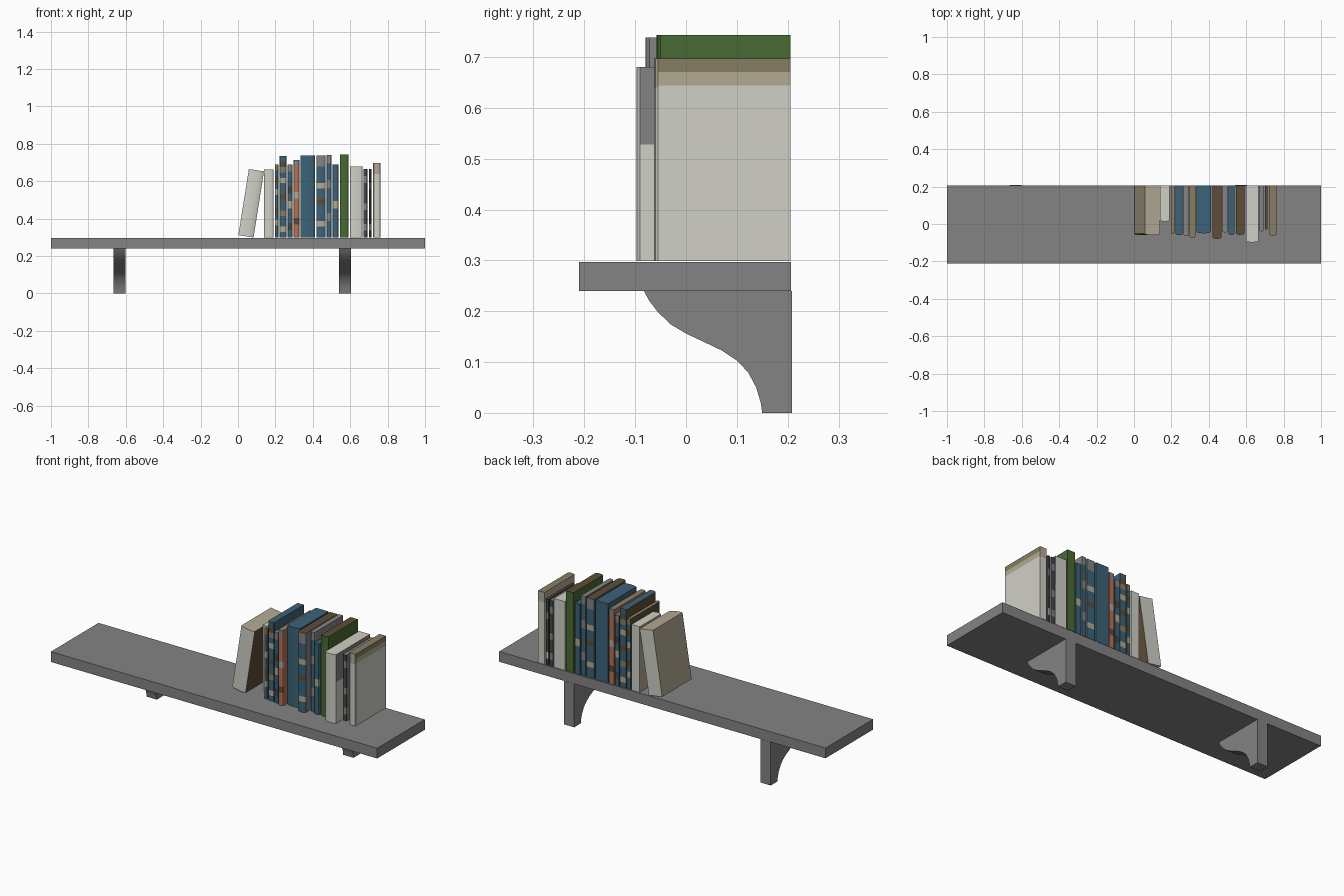
import bpy, bmesh, math
from mathutils import Matrix, Vector

if "Cube" in bpy.data.objects:
    bpy.data.objects.remove(bpy.data.objects["Cube"])

# Palette: one letter per flat colour (linear values)
PALETTE = {
    'g': ("shelf grey", (0.23, 0.23, 0.23)),
    'w': ("paper white", (0.63, 0.63, 0.57)),
    't': ("tan", (0.45, 0.40, 0.29)),
    'o': ("olive tan", (0.24, 0.21, 0.13)),
    'n': ("brown", (0.11, 0.075, 0.038)),
    'b': ("slate blue", (0.045, 0.125, 0.19)),
    'e': ("green", (0.065, 0.145, 0.033)),
    'r': ("orange", (0.46, 0.17, 0.09)),
    'd': ("charcoal", (0.055, 0.06, 0.065)),
}
KEYS = list(PALETTE)
MATS = {}
for key, (name, col) in PALETTE.items():
    MATS[key] = bpy.data.materials.new(name)
    MATS[key].diffuse_color = (*col, 1)


def make_object(name, bm, keys):
    bmesh.ops.recalc_face_normals(bm, faces=bm.faces[:])
    me = bpy.data.meshes.new(name)
    bm.to_mesh(me)
    bm.free()
    for k in keys:
        me.materials.append(MATS[k])
    ob = bpy.data.objects.new(name, me)
    bpy.context.collection.objects.link(ob)
    bpy.ops.object.select_all(action='DESELECT')
    ob.select_set(True)
    bpy.context.view_layer.objects.active = ob
    bpy.ops.object.shade_smooth_by_angle(angle=math.radians(25))
    return ob


# Shelf board
bm = bmesh.new()
bmesh.ops.create_cube(bm, size=1, matrix=Matrix.Translation((0, -0.0015, 0.2685))
                      @ Matrix.Diagonal((2, 0.417, 0.057, 1)))
make_object("shelf_board", bm, 'g')

# Brackets: S-curve side profile (y, z) extruded along x
PROFILE = [(0.208, 0.24), (0.208, 0), (0.15, 0), (0.147, 0.02), (0.138, 0.05),
           (0.122, 0.08), (0.10, 0.103), (0.07, 0.123), (0.03, 0.142), (0, 0.156),
           (-0.03, 0.174), (-0.055, 0.198), (-0.072, 0.22), (-0.083, 0.24)]
for side, x in (("left", -0.665), ("right", 0.54)):
    bm = bmesh.new()
    face = bm.faces.new([bm.verts.new((x, y, z)) for y, z in PROFILE])
    res = bmesh.ops.extrude_face_region(bm, geom=[face], use_keep_orig=True)
    bmesh.ops.translate(bm, vec=(0.063, 0, 0),
                        verts=[v for v in res['geom'] if isinstance(v, bmesh.types.BMVert)])
    make_object("bracket_" + side, bm, 'g')

BACK, BASE, BULGE = 0.206, 0.299, 0.008


def book(name, x0, x1, front, top_z, spine, left, right, top, lean=0):
    """Spine, left and right are colour letters, stacked bottom to top as equal bands."""
    w, h = x1 - x0, top_z - BASE
    # outline from above: back corners, flat covers, gently rounded spine
    outline = [(0, BACK), (-w, BACK), (-w, front + BULGE)]
    steps = 5
    for i in range(1, steps):
        a = math.pi * i / steps
        outline.append((-w / 2 - w / 2 * math.cos(a), front + BULGE * (1 - math.sin(a))))
    outline.append((0, front + BULGE))
    n = len(outline)
    levels = sorted({round(i / len(s), 5) for s in (spine, left, right)
                     for i in range(len(s) + 1)})
    bm = bmesh.new()
    rings = [[bm.verts.new((x, y, h * l)) for x, y in outline] for l in levels]

    def pick(bands, f):
        return KEYS.index(bands[min(int(f * len(bands)), len(bands) - 1)])

    for k in range(len(levels) - 1):
        mid = (levels[k] + levels[k + 1]) / 2
        for i in range(n):
            j = (i + 1) % n
            f = bm.faces.new((rings[k][i], rings[k][j], rings[k + 1][j], rings[k + 1][i]))
            bands = left if i == 1 else right if i == n - 1 else spine
            f.material_index = pick(bands, mid)
    bm.faces.new(rings[0]).material_index = pick(spine, 0)
    bm.faces.new(rings[-1]).material_index = KEYS.index(top)
    # stand or lean on the lower right edge
    bmesh.ops.transform(bm, verts=bm.verts[:], matrix=Matrix.Translation(Vector((x1, 0, BASE)))
                        @ Matrix.Rotation(math.radians(lean), 4, 'Y'))
    make_object(name, bm, KEYS)


# Books from left to right: x0, x1, front y, top z, spine, left, right, top colours
BOOKS = [
    (0.140, 0.190, 0.013, 0.663, "w", "t", "w", 'w'),
    (0.197, 0.216, -0.055, 0.690, "bbtbnbbtbnbo", "n", "n", 'o'),
    (0.222, 0.260, -0.060, 0.735, "btbbobbnbbtbonb", "n", "b", 'b'),
    (0.265, 0.292, -0.065, 0.690, "bdbbtbdbbg", "d", "d", 'g'),
    (0.297, 0.328, -0.075, 0.715, "rrnrrrtrrrrg", "r", "r", 'o'),
    (0.334, 0.411, -0.050, 0.738, "b", "b", "b", 'b'),
    (0.420, 0.467, -0.080, 0.738, "bbtbbbnbbtbbbgg", "b", "g", 'n'),
    (0.473, 0.500, -0.045, 0.740, "bbgbbbgbbg", "g", "g", 'g'),
    (0.505, 0.537, -0.060, 0.690, "bbbbtbbbbb", "b", "b", 'b'),
    (0.545, 0.590, -0.058, 0.743, "e", "e", "e", 'n'),
    (0.598, 0.665, -0.098, 0.680, "w", "w", "wwwwwwggggg"[:10], 'w'),
    (0.670, 0.692, -0.040, 0.665, "dgddgdddgd", "g", "g", 'g'),
    (0.700, 0.714, -0.030, 0.665, "dwddnddgdd", "d", "d", 'n'),
    (0.723, 0.763, -0.063, 0.697, "wwwwwwt", "wwwwwwt", "w" * 13 + "to", 'o'),
]
book("leaning_book", 0.001, 0.083, -0.060, 0.657, "w", "t", "n", 't', lean=9)
for i, spec in enumerate(BOOKS):
    book(f"book_{i + 1:02d}", *spec)

for m in bpy.data.materials:
    if m.users and not m.is_grease_pencil:
        m.use_nodes = True
        m.node_tree.nodes["Principled BSDF"].inputs["Base Color"].default_value = m.diffuse_color
